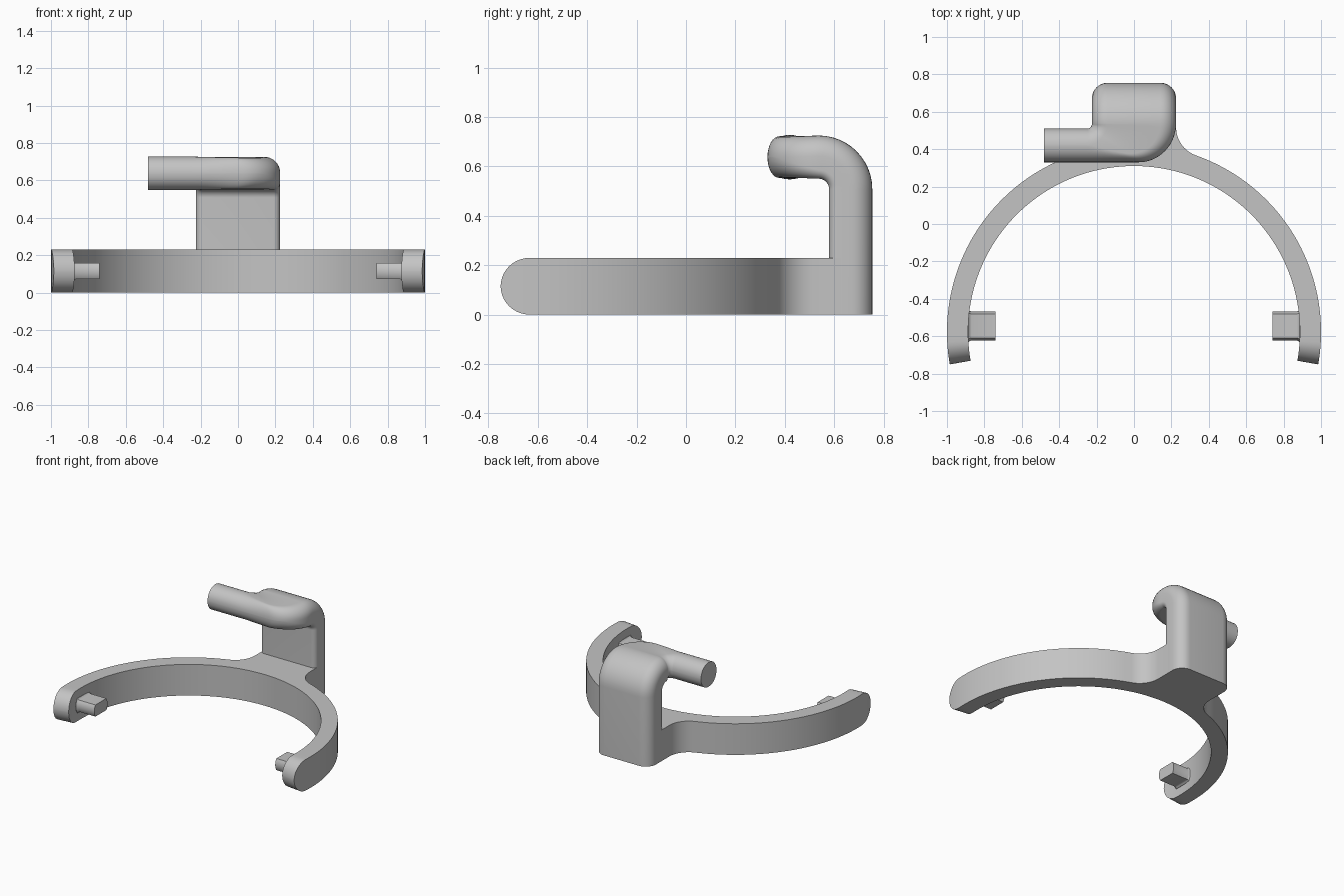
import bpy, bmesh, math
from mathutils import Vector
from math import sin, cos, radians, sqrt, pi

if "Cube" in bpy.data.objects:
    bpy.data.objects.remove(bpy.data.objects["Cube"])

grey = bpy.data.materials.new("plain grey")
grey.diffuse_color = (0.55, 0.55, 0.55, 1)
grey.use_nodes = True
grey.node_tree.nodes["Principled BSDF"].inputs["Base Color"].default_value = grey.diffuse_color


def loft(name, sections):
    """Skin a list of equal-length closed sections and cap both ends."""
    bm = bmesh.new()
    rows = [[bm.verts.new(p) for p in s] for s in sections]
    n = len(rows[0])
    for a, b in zip(rows, rows[1:]):
        for i in range(n):
            j = (i + 1) % n
            bm.faces.new((a[i], a[j], b[j], b[i]))
    bm.faces.new(rows[0][::-1])
    bm.faces.new(rows[-1])
    bmesh.ops.remove_doubles(bm, verts=bm.verts, dist=1e-5)
    bmesh.ops.recalc_face_normals(bm, faces=bm.faces)
    me = bpy.data.meshes.new(name)
    bm.to_mesh(me)
    bm.free()
    me.materials.append(grey)
    me.shade_smooth()
    me.set_sharp_from_angle(angle=radians(32))
    ob = bpy.data.objects.new(name, me)
    bpy.context.collection.objects.link(ob)
    return ob


# Curved yoke: right half as (inner point, outer point, half height) stations
CY, RO, RI, H = -0.577, 1.0, 0.887, 0.115
R_FIL, COL_X = 0.16, 0.225
fil = Vector((COL_X + R_FIL, CY + sqrt((RO + R_FIL) ** 2 - (COL_X + R_FIL) ** 2)))
a_join = math.atan2(fil.y - CY, fil.x)


def polar(r, a):
    return Vector((r * cos(a), CY + r * sin(a)))


half = []
start = radians(-10)
END = H / 0.96                       # angular length of the rounded tip
for i in range(11):
    t = i / 10 * pi / 2
    a = start + END * (1 - cos(t))
    half.append((polar(RI, a), polar(RO, a), max(H * sin(t), 0.003)))
for i in range(1, 33):
    a = start + END + (a_join - start - END) * i / 32
    half.append((polar(RI, a), polar(RO, a), H))
a_side = radians(80)
for i in range(1, 11):               # concave blend into the post
    t = i / 10
    b = a_join + pi + (pi - a_join - pi) * t
    half.append((polar(RI, a_join + (a_side - a_join) * t),
                 fil + R_FIL * Vector((cos(b), sin(b))), H))
half.append((polar(RI, radians(81)), Vector((COL_X, 0.625)), H))
for i in range(1, 4):
    half.append((polar(RI, radians(81 + 3 * i)),
                 Vector((COL_X * (1 - i / 3), 0.625)), H))


def flip(v):
    return Vector((-v.x, v.y))


stations = half + [(flip(i), flip(o), h) for i, o, h in half[-2::-1]]
loft("curved_yoke", [[(i.x, i.y, H - h), (o.x, o.y, H - h),
                      (o.x, o.y, H + h), (i.x, i.y, H + h)]
                     for i, o, h in stations])


def rounded(w, t, r_out, r_in, k=8):
    """Rounded rectangle: u across the width, v from inner to outer side."""
    pts = []
    for su, sv, a0, r in ((1, 1, 0, r_out), (-1, 1, 90, r_out),
                          (-1, -1, 180, r_in), (1, -1, 270, r_in)):
        for i in range(k + 1):
            a = radians(a0 + 90 * i / k)
            pts.append((su * (w / 2 - r) + r * cos(a), sv * (t / 2 - r) + r * sin(a)))
    return pts


# Post that bends forward, then turns sideways and narrows to a round bar
T = 0.175
BY, BZ, RM = 0.537, 0.508, 0.13      # bend centre and mid radius
sec = []
prof = rounded(2 * COL_X, T, 0.083, 0.035)
sec.append([(u, BY + RM + v, 0) for u, v in prof])
for i in range(13):
    a = pi / 2 * i / 12
    sec.append([(u, BY + (RM + v) * cos(a), BZ + (RM + v) * sin(a)) for u, v in prof])

MZ = BZ + RM


def cross(inner, outer, f):
    """Upright section spanning two plan points; f blends towards round."""
    w = (outer - inner).length
    d = (outer - inner) / w
    m = (inner + outer) / 2
    t = T + 0.005 * f - 0.012 * sin(pi * f)
    r_in = 0.035 + 0.05 * min(1, f * 2)
    r = min(0.083 + 0.005 * f, t / 2 - 0.0005)
    r_in = min(r_in, r)
    return [(m.x + d.x * u, m.y + d.y * u, MZ + v) for u, v in rounded(w, t, r, r_in)]


N = 20
ROUND = 0.2
for i in range(1, N + 1):
    s = i / N
    inner = Vector((-0.25 + 0.025 * cos(s * pi / 2), BY - 0.027 * sin(s * pi / 2)))
    if s < 0.7:
        a = s / 0.7 * pi / 2
        outer = Vector((COL_X - ROUND + ROUND * cos(a), BY - (BY - 0.33) * sin(a)))
    else:
        outer = Vector((COL_X - ROUND - (0.25 + COL_X - ROUND) * (s - 0.7) / 0.3, 0.33))
    sec.append(cross(inner, outer, s))
sec.append(cross(Vector((-0.48, 0.51)), Vector((-0.48, 0.33)), 1))
loft("hooked_post", sec)

# Pivot pegs: round pins with flats above and below, flared at the root
PR, PF = 0.077, 0.043


def peg_section(x, grow):
    r, f = PR + grow, PF + grow
    a = math.asin(f / r)
    angles = [-a + 2 * a * i / 8 for i in range(9)]
    angles += [pi + b for b in angles]
    return [(x, -0.545 + r * cos(b), H + r * sin(b)) for b in angles]


for side, label in ((1, "right"), (-1, "left")):
    loft(label + "_peg", [peg_section(side * x, g) for x, g in
                          ((0.74, 0), (0.868, 0), (0.877, 0.003), (0.884, 0.01), (0.91, 0.01))])
